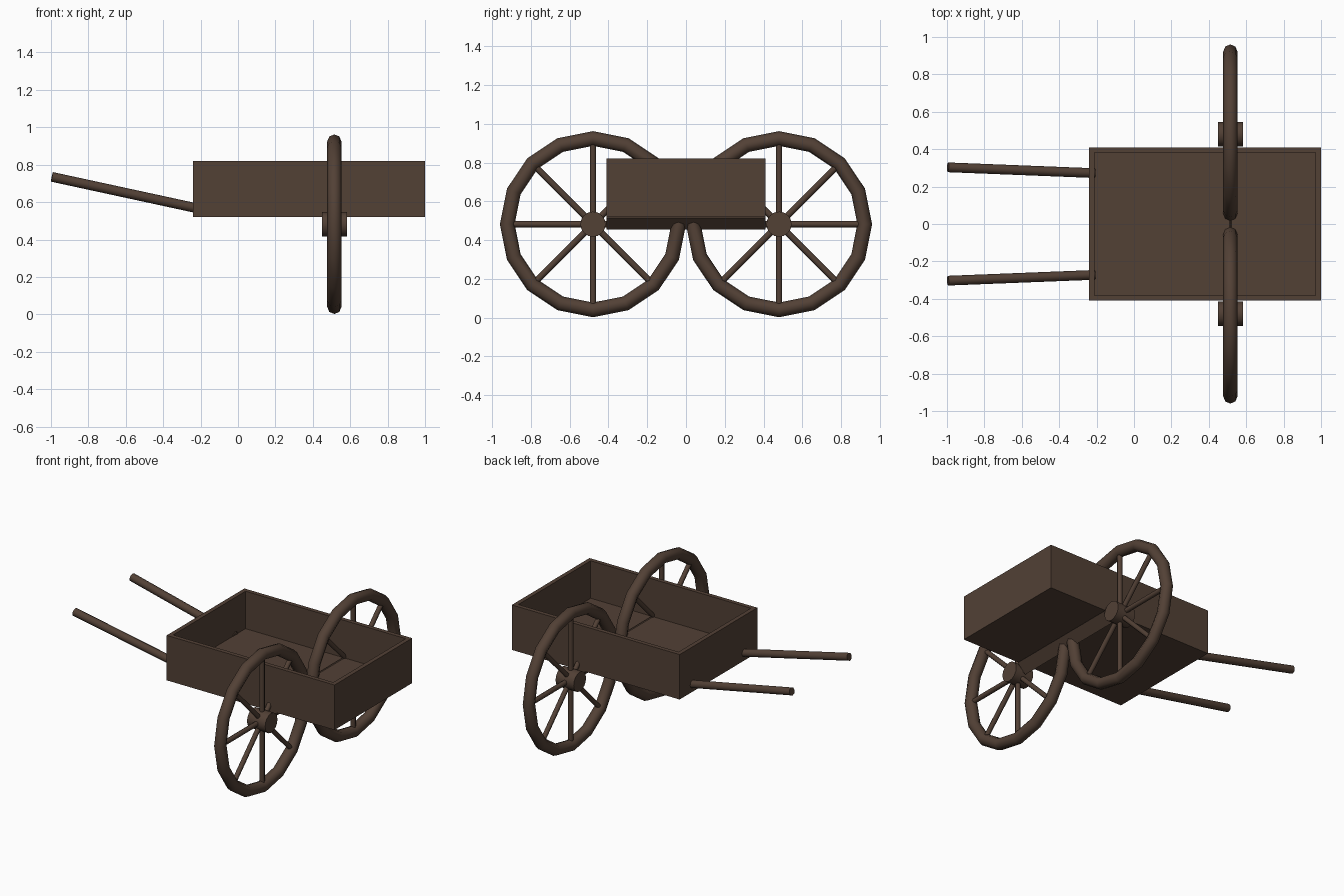
import bpy, bmesh
from math import pi, cos, sin
from mathutils import Vector

if "Cube" in bpy.data.objects:
    bpy.data.objects.remove(bpy.data.objects["Cube"])

wood = bpy.data.materials.new("dark_wood")
wood.diffuse_color = (0.085, 0.052, 0.036, 1)
wood.use_nodes = True
wood.node_tree.nodes["Principled BSDF"].inputs["Base Color"].default_value = wood.diffuse_color


def finish(ob, name, smooth=False):
    ob.name = name
    ob.data.materials.append(wood)
    if smooth:
        bpy.ops.object.shade_smooth_by_angle(angle=0.9)
    return ob


def rod(name, a, b, r, sides=8, smooth=True):
    a, b = Vector(a), Vector(b)
    d = b - a
    bpy.ops.mesh.primitive_cylinder_add(
        vertices=sides, radius=r, depth=d.length, location=(a + b) / 2,
        rotation=d.to_track_quat('Z', 'Y').to_euler())
    return finish(bpy.context.object, name, smooth)


# open cargo box: block with inset top pushed down
X0, X1, HY, Z0, Z1 = -0.24, 1.0, 0.41, 0.52, 0.82
bm = bmesh.new()
bmesh.ops.create_cube(bm, size=1)
for v in bm.verts:
    v.co = ((X0 + X1) / 2 + v.co.x * (X1 - X0), v.co.y * 2 * HY,
            (Z0 + Z1) / 2 + v.co.z * (Z1 - Z0))
bm.normal_update()
top = max(bm.faces, key=lambda f: f.calc_center_median().z)
bmesh.ops.inset_region(bm, faces=[top], thickness=0.04)
inner = bmesh.ops.extrude_discrete_faces(bm, faces=[top])["faces"][0]
for v in inner.verts:
    v.co.z = 0.57
bmesh.ops.recalc_face_normals(bm, faces=bm.faces)
me = bpy.data.meshes.new("cargo_box")
bm.to_mesh(me)
bm.free()
box = bpy.data.objects.new("cargo_box", me)
bpy.context.collection.objects.link(box)
finish(box, "cargo_box")

# four-sided axle under the box, resting on its edge
WX, WY, WZ, R = 0.515, 0.48, 0.482, 0.442
bpy.ops.mesh.primitive_cylinder_add(vertices=4, radius=0.06, depth=2 * HY,
                                    location=(WX, 0, 0.515), rotation=(pi / 2, 0, 0))
finish(bpy.context.object, "axle")

for side, s in (("left", 1), ("right", -1)):
    # wheel rim
    bpy.ops.mesh.primitive_torus_add(
        major_segments=16, minor_segments=8, major_radius=R, minor_radius=0.038,
        location=(WX, s * WY, WZ), rotation=(0, pi / 2, 0))
    finish(bpy.context.object, side + "_wheel_rim", True)
    # hub
    rod(side + "_hub", (WX - 0.067, s * WY, WZ), (WX + 0.067, s * WY, WZ), 0.065, 16)
    # spokes
    for i in range(8):
        a = i * pi / 4
        rod(f"{side}_spoke_{i + 1}", (WX, s * WY, WZ),
            (WX, s * WY + R * cos(a), WZ + R * sin(a)), 0.016)
    # pull handle
    rod(side + "_handle", (-0.995, s * 0.303, 0.735), (-0.21, s * 0.272, 0.565), 0.026)
